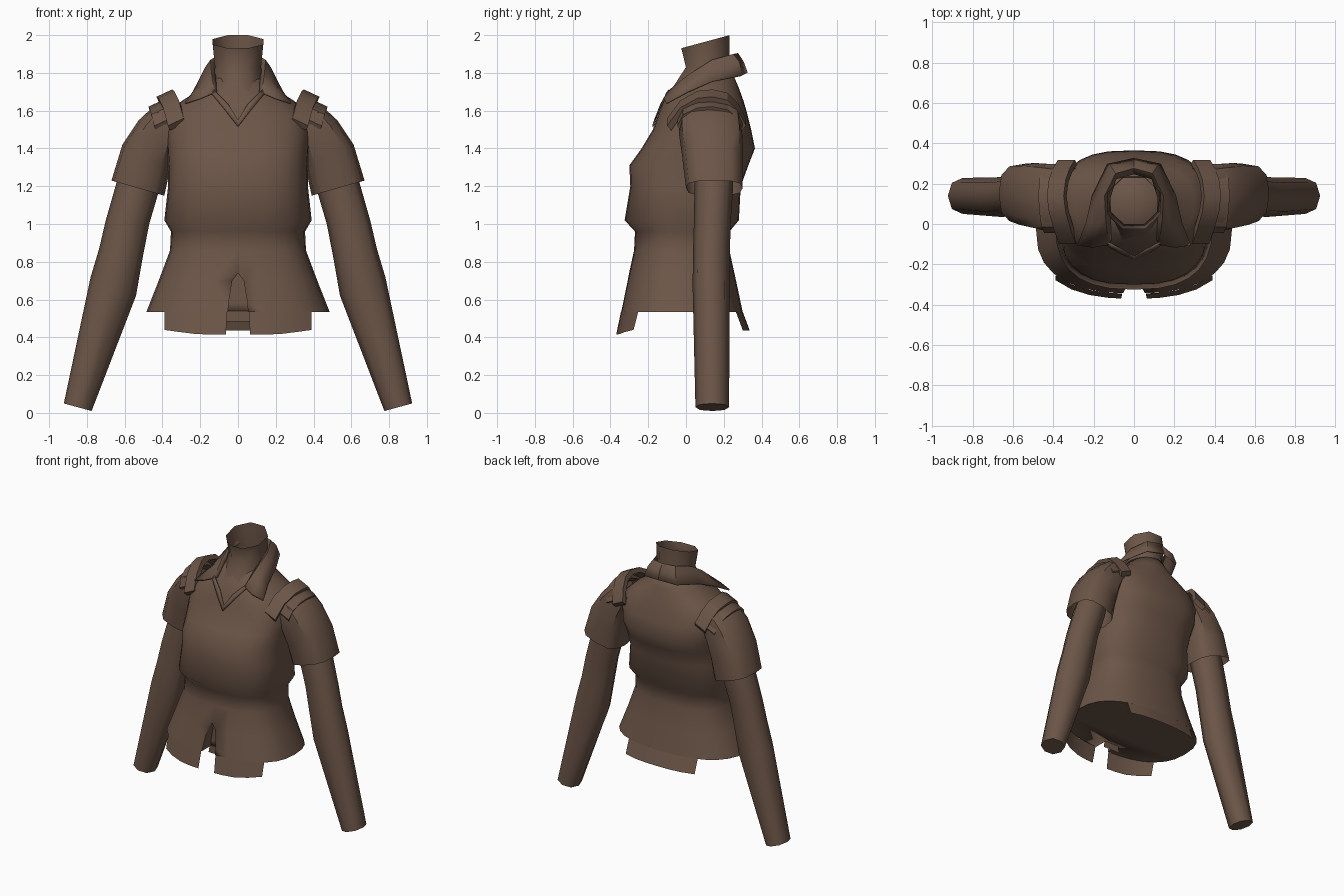
import bpy, bmesh, math
from mathutils import Vector

cloth = bpy.data.materials.new("brown_cloth")
cloth.diffuse_color = (0.15, 0.092, 0.064, 1)


def skin(name, rows, closed=True, caps=(False, False), mirror=False, solid=0, angle=40):
    """Skin a surface through rows of points."""
    bm = bmesh.new()
    vs = [[bm.verts.new(p) for p in row] for row in rows]
    n = len(rows[0])
    for a, b in zip(vs, vs[1:]):
        for i in range(n if closed else n - 1):
            j = (i + 1) % n
            bm.faces.new((a[i], a[j], b[j], b[i]))
    if caps[0]:
        bm.faces.new(vs[0][::-1])
    if caps[1]:
        bm.faces.new(vs[-1])
    bmesh.ops.recalc_face_normals(bm, faces=bm.faces[:])
    me = bpy.data.meshes.new(name)
    bm.to_mesh(me)
    bm.free()
    me.materials.append(cloth)
    ob = bpy.data.objects.new(name, me)
    bpy.context.collection.objects.link(ob)
    bpy.ops.object.select_all(action='DESELECT')
    ob.select_set(True)
    bpy.context.view_layer.objects.active = ob
    bpy.ops.object.shade_smooth_by_angle(angle=math.radians(angle))
    if solid:
        m = ob.modifiers.new("thickness", 'SOLIDIFY')
        m.thickness = solid
        m.offset = 0
    if mirror:
        ob.modifiers.new("mirror", 'MIRROR')
    return ob


def power(v, n):
    return math.copysign(abs(v) ** (2 / n), v)


def body_ring(z, w, front, back, cy, n, count=28):
    """Rounded-box ring with separate front and back depth."""
    pts = []
    for i in range(count):
        t = 2 * math.pi * i / count
        c, s = math.cos(t), math.sin(t)
        d = back - cy if s > 0 else cy - front
        pts.append((w * power(c, n), cy + d * power(s, n), z))
    return pts


def limb_ring(xi, zi, xo, zo, y0, y1, count=12, n=2.5):
    """Ring tilted between an inner and an outer point."""
    pts = []
    for i in range(count):
        t = 2 * math.pi * i / count
        k = 0.5 + 0.5 * power(math.cos(t), n)
        pts.append((xi + (xo - xi) * k,
                    (y0 + y1) / 2 + (y1 - y0) / 2 * power(math.sin(t), n),
                    zi + (zo - zi) * k))
    return pts


# Bodice: flared hem, waist, chest and shoulders
HEM = (0.535, 0.485, -0.345, 0.30, -0.03, 2.5)
body = skin("bodice", [body_ring(*r) for r in (
    HEM,
    (0.70, 0.42, -0.31, 0.265, -0.03, 2.5),
    (0.86, 0.36, -0.275, 0.23, -0.02, 2.6),
    (0.96, 0.355, -0.27, 0.23, -0.01, 2.6),
    (1.02, 0.39, -0.325, 0.28, 0.0, 2.6),
    (1.20, 0.37, -0.295, 0.29, 0.0, 2.7),
    (1.31, 0.37, -0.30, 0.33, 0.03, 2.7),
    (1.40, 0.375, -0.235, 0.365, 0.07, 2.8),
    (1.50, 0.385, -0.175, 0.345, 0.10, 2.8),
    (1.58, 0.375, -0.148, 0.325, 0.11, 2.5),
    (1.65, 0.30, -0.122, 0.305, 0.11, 2.2),
    (1.72, 0.19, -0.075, 0.28, 0.11, 2.0),
    (1.79, 0.13, -0.01, 0.25, 0.11, 2.0),
)], caps=(True, True), angle=75)

# Front slit
slit = [(-0.062, 0.40), (0.062, 0.40), (0.05, 0.58), (0.03, 0.70), (0.0, 0.74),
        (-0.03, 0.70), (-0.05, 0.58)]
cutter = skin("slit_cutter", [[(x, y, z) for x, z in slit] for y in (-0.5, -0.24)],
              caps=(True, True))
cutter.hide_render = True
cutter.hide_viewport = True
cut = body.modifiers.new("slit", 'BOOLEAN')
cut.operation = 'DIFFERENCE'
cut.object = cutter
cut.solver = 'EXACT'

# Panel behind the slit
skin("slit_panel", [[(-0.06, -0.242, 0.54), (0.06, -0.242, 0.54)],
                    [(-0.07, -0.242, 0.485), (0.07, -0.242, 0.485)]], closed=False)


def hem_y(x, side):
    _, w, f, b, cy, n = HEM
    return cy + ((b if side > 0 else f) - cy) * (1 - (abs(x) / w) ** n) ** (1 / n)


# Hem flaps continuing the skirt
front_xs = (0.058, 0.13, 0.22, 0.31, 0.39)
skin("front_flap", [
    [(x, hem_y(x, -1), 0.536) for x in front_xs],
    [(x + 0.006 * (x < 0.1), hem_y(x, -1) - 0.025, 0.415 + 0.15 * max(0, x - 0.2) ** 1.1)
     for x in front_xs],
], closed=False, mirror=True)
back_xs = (-0.28, -0.18, -0.09, 0, 0.09, 0.18, 0.28)
skin("back_flap", [
    [(x, hem_y(x, 1), 0.536) for x in back_xs],
    [(x, hem_y(x, 1) + 0.037, 0.437) for x in back_xs],
], closed=False)

# Neck tube, flared at the base, open with a slanted rim
neck = []
for z, w, f, b, tilt in ((1.58, 0.17, -0.15, 0.27, 0), (1.72, 0.15, -0.085, 0.255, 0),
                         (1.83, 0.132, -0.01, 0.24, 0), (1.965, 0.145, -0.035, 0.24, 0.27)):
    neck.append([(w * math.cos(t), (f + b) / 2 + (b - f) / 2 * math.sin(t),
                  min(2.0, z + tilt * (b - f) / 2 * math.sin(t)))
                 for t in [2 * math.pi * (i + 0.5) / 8 for i in range(8)]])
skin("neck", neck, angle=60)

# Folded collar, from centre back round to the pointed tips
skin("collar", [
    [(0, 0.25, 1.87), (0.09, 0.225, 1.87), (0.12, 0.13, 1.84), (0.12, 0.02, 1.77),
     (0.115, -0.075, 1.69)],
    [(0, 0.275, 1.90), (0.09, 0.25, 1.895), (0.145, 0.14, 1.865), (0.14, 0.02, 1.79),
     (0.125, -0.10, 1.695)],
    [(0, 0.30, 1.86), (0.11, 0.28, 1.855), (0.168, 0.14, 1.83), (0.175, 0.0, 1.75),
     (0.20, -0.115, 1.665)],
    [(0, 0.322, 1.80), (0.13, 0.295, 1.785), (0.205, 0.14, 1.755), (0.235, 0.01, 1.70),
     (0.28, -0.105, 1.638)],
], closed=False, mirror=True, solid=0.01)

# Lapels forming the neckline V
skin("lapel", [
    [(0.14, -0.10, 1.69), (0.066, -0.145, 1.60), (0.0, -0.176, 1.515)],
    [(0.128, -0.09, 1.71), (0.052, -0.132, 1.635), (0.0, -0.165, 1.55)],
], closed=False, mirror=True, solid=0.008)

# Short over-sleeves
skin("over_sleeve", [limb_ring(*r, n=2.9) for r in (
    (0.39, 1.15, 0.67, 1.23, 0.0, 0.30),
    (0.36, 1.29, 0.612, 1.42, -0.02, 0.302),
    (0.33, 1.40, 0.525, 1.55, -0.037, 0.298),
    (0.30, 1.48, 0.455, 1.615, -0.035, 0.29),
    (0.24, 1.53, 0.38, 1.655, -0.02, 0.28),
)], mirror=True)

# Long sleeves
skin("long_sleeve", [limb_ring(*r, count=8, n=2.2) for r in (
    (0.775, 0.01, 0.922, 0.05, 0.05, 0.228),
    (0.54, 0.62, 0.78, 0.72, 0.035, 0.232),
    (0.505, 0.82, 0.735, 0.87, 0.037, 0.232),
    (0.47, 1.00, 0.70, 1.02, 0.042, 0.237),
    (0.42, 1.17, 0.64, 1.23, 0.045, 0.25),
    (0.40, 1.30, 0.58, 1.38, 0.05, 0.25),
)], caps=(True, True), mirror=True, angle=60)


# Shoulder straps arching from front to back
def strap(name, path, width, thick):
    rows = []
    for x, y, z in path:
        out = Vector((0.45, (y - 0.12) * 4, 1)).normalized()
        side = Vector((0.9, 0, -0.42)).normalized() * width / 2
        c = Vector((x, y, z))
        up = out * thick
        rows.append([c - side - up, c + side - up, c + side, c - side])
    skin(name, rows, caps=(True, True), mirror=True, angle=30)


strap("shoulder_strap", [(0.33, -0.10, 1.54), (0.355, -0.03, 1.635), (0.38, 0.06, 1.685),
                         (0.39, 0.14, 1.693), (0.38, 0.22, 1.675), (0.36, 0.275, 1.62),
                         (0.335, 0.318, 1.54)], 0.092, 0.035)
strap("sleeve_cap_band", [(0.41, -0.045, 1.535), (0.425, -0.015, 1.595), (0.435, 0.06, 1.63),
                          (0.44, 0.14, 1.637), (0.435, 0.22, 1.62), (0.42, 0.27, 1.58),
                          (0.405, 0.298, 1.525)], 0.075, 0.035)
